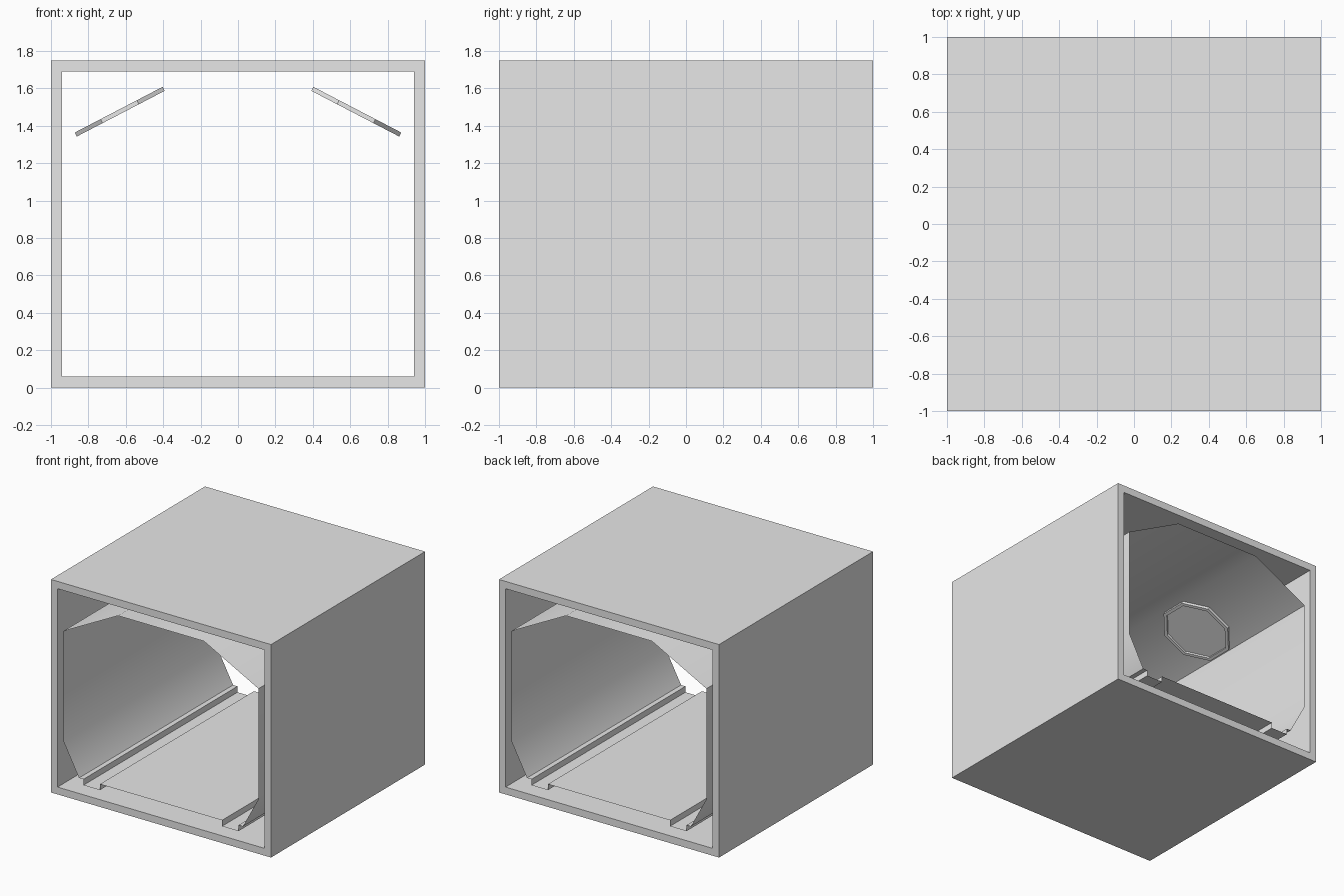
import bpy, bmesh, math
from mathutils import Vector, Matrix

if "Cube" in bpy.data.objects:
    bpy.data.objects.remove(bpy.data.objects["Cube"])

grey = bpy.data.materials.new("concrete_grey")
grey.diffuse_color = (0.8, 0.8, 0.8, 1)
grey.use_nodes = True
grey.node_tree.nodes["Principled BSDF"].inputs["Base Color"].default_value = grey.diffuse_color


def finish(name, bm):
    mesh = bpy.data.meshes.new(name)
    bm.to_mesh(mesh)
    bm.free()
    mesh.materials.append(grey)
    obj = bpy.data.objects.new(name, mesh)
    bpy.context.collection.objects.link(obj)
    return obj


def sweep(bm, profile, flip=False):
    """Run a closed x-z profile along the full length, open at both ends."""
    front, back = [[bm.verts.new((x, y, z)) for x, z in profile] for y in (-1, 1)]
    for i in range(len(profile)):
        j = (i + 1) % len(profile)
        face = bm.faces.new((front[i], front[j], back[j], back[i]))
        if flip:
            face.normal_flip()
    return front, back


def rectangle(half, low, high):
    return [(-half, low), (half, low), (half, high), (-half, high)]


# Square outer casing with a rectangular opening right through it
bm = bmesh.new()
outer = sweep(bm, rectangle(1, 0, 1.75))
inner = sweep(bm, rectangle(0.94, 0.06, 1.69), True)
for o, n in zip(outer, inner):
    for i in range(4):
        j = (i + 1) % 4
        bm.faces.new((o[i], o[j], n[j], n[i]))
bmesh.ops.recalc_face_normals(bm, faces=bm.faces)
finish("outer_casing", bm)

# Thin tunnel lining with two floor grooves, mirrored left to right
half = [(0.555, 0.187), (0.555, 0.138), (0.705, 0.138), (0.705, 0.187),
        (0.745, 0.187), (0.886, 0.45), (0.886, 1.357), (0.39, 1.615)]
bm = bmesh.new()
sweep(bm, half + [(-x, z) for x, z in reversed(half)], True)
lining = finish("tunnel_lining", bm)
lining.data.shade_smooth()
lining.data.set_sharp_from_angle(angle=math.radians(30))

# Octagonal hatches with a raised rim, under both sloping ceiling panels
for side, name in ((-1, "left_hatch"), (1, "right_hatch")):
    along = Vector((-side * 0.887, 0, 0.461))
    inward = Vector((-side * 0.461, 0, -0.887))
    across = inward.cross(along)
    turn = Matrix((along, across, inward)).transposed().to_4x4()
    place = Matrix.Translation((side * 0.638, 0, 1.486)) @ turn
    bm = bmesh.new()
    rings = []
    for apothem, height in ((0.265, 0), (0.265, 0.024), (0.24, 0.024), (0.24, 0.006)):
        radius = apothem / math.cos(math.pi / 8)
        rings.append([bm.verts.new((radius * math.cos((k + 0.5) * math.pi / 4),
                                    radius * math.sin((k + 0.5) * math.pi / 4), height))
                      for k in range(8)])
    for a, b in zip(rings, rings[1:]):
        for k in range(8):
            m = (k + 1) % 8
            bm.faces.new((a[k], a[m], b[m], b[k]))
    bm.faces.new(rings[-1])
    bm.transform(place)
    finish(name, bm)
